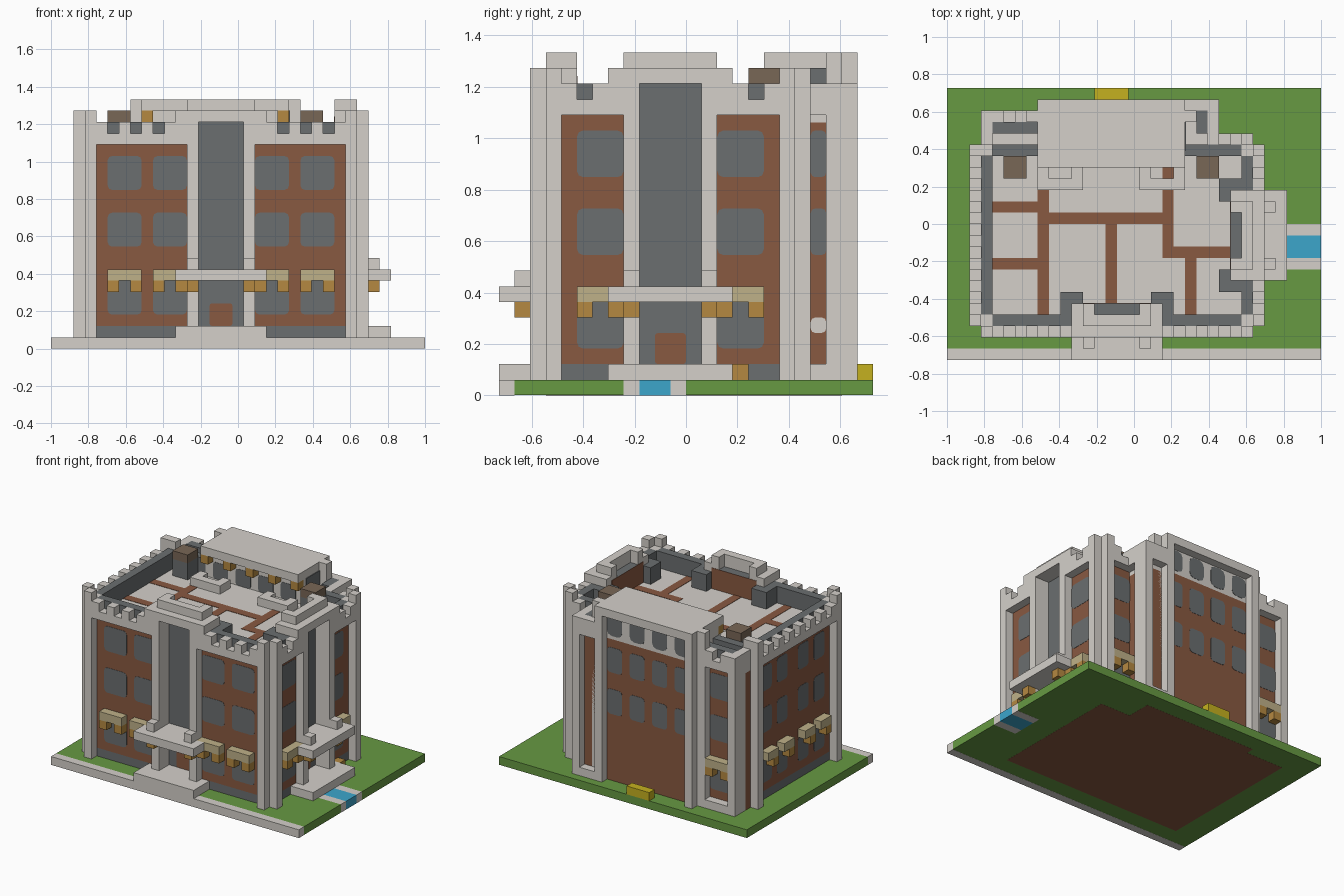
import bpy, bmesh

if "Cube" in bpy.data.objects:
    bpy.data.objects.remove(bpy.data.objects["Cube"])

U = 2 / 33      # grid module


def material(name, *rgb):
    m = bpy.data.materials.new(name)
    m.use_nodes = True
    m.diffuse_color = (*rgb, 1)
    m.node_tree.nodes["Principled BSDF"].inputs["Base Color"].default_value = (*rgb, 1)
    return m


STONE = material("pale stone", .66, .63, .59)
BRICK = material("brick", .25, .1, .053)
SLATE = material("slate glass", .145, .157, .16)
GRASS = material("grass green", .135, .32, .055)
WATER = material("water blue", .045, .38, .6)
TAN = material("canopy tan", .52, .44, .25)
AMBER = material("amber wood", .46, .25, .053)
BROWN = material("dull brown", .19, .135, .094)
YELLOW = material("yellow", .56, .44, .014)


def part(name, mat, boxes):
    """One object from boxes given as x0, x1, y0, y1, z0, z1 in modules."""
    bm = bmesh.new()
    for x0, x1, y0, y1, z0, z1 in boxes:
        v = [bm.verts.new((x * U - 1, (y - 12) * U, z * U))
             for z in (z0, z1) for x, y in ((x0, y0), (x1, y0), (x1, y1), (x0, y1))]
        bm.faces.new(v[3::-1])
        bm.faces.new(v[4:])
        for n in range(4):
            m = (n + 1) % 4
            bm.faces.new((v[n], v[m], v[m + 4], v[n + 4]))
    finish(name, mat, bm)


def finish(name, mat, bm):
    bmesh.ops.recalc_face_normals(bm, faces=bm.faces)
    me = bpy.data.meshes.new(name)
    bm.to_mesh(me)
    bm.free()
    me.materials.append(mat)
    bpy.context.collection.objects.link(bpy.data.objects.new(name, me))


# A side has its wall plane, its outward sign and the axis it faces
FRONT, BACK_R, BACK_L, TOWER = (3, -1, "y"), (19, 1, "y"), (21, 1, "y"), (22, 1, "y")
RIGHT, LEFT, TOWER_R, INNER = (27, 1, "x"), (3, -1, "x"), (23, 1, "x"), (18, -1, "y")


def on(side, a0, a1, d0, d1, z0, z1):
    """Box along a wall: a runs along it, d outwards from its plane."""
    p, s, axis = side
    e0, e1 = sorted((p + s * d0, p + s * d1))
    return (a0, a1, e0, e1, z0, z1) if axis == "y" else (e0, e1, a0, a1, z0, z1)


def panes(name, mat, side, spots, w, h, depth=0, r=.4):
    """Thin round-cornered plates on a wall."""
    p, s, axis = side
    bm = bmesh.new()
    for a, z in spots:
        loop = []
        for ca, cz, q in ((a + w - r, z + h - r, (1, 1)), (a + r, z + h - r, (-1, 1)),
                          (a + r, z + r, (-1, -1)), (a + w - r, z + r, (1, -1))):
            arc = [(1, 0), (.71, .71), (0, 1)]
            if q[0] * q[1] < 0:
                arc.reverse()
            loop += [(ca + q[0] * r * u, cz + q[1] * r * v) for u, v in arc]
        rings = []
        for d in (depth, depth + .03):
            e = p + s * d
            rings.append([bm.verts.new((t * U - 1, (e - 12) * U, k * U) if axis == "y"
                                       else (e * U - 1, (t - 12) * U, k * U)) for t, k in loop])
        lo, hi = rings
        bm.faces.new(hi)
        bm.faces.new(lo[::-1])
        for n in range(len(lo)):
            m = (n + 1) % len(lo)
            bm.faces.new((lo[n], lo[m], hi[m], hi[n]))
    finish(name, mat, bm)


def wall(name, side, spans, starts, w, gaps):
    """Brick panels, plinth, windows, awnings and battlements of one side."""
    part(name + "_brick", BRICK, [on(side, a, b, -1, 0, 2, 18) for a, b in spans])
    part(name + "_plinth", SLATE, [on(side, a, b, -1, 0, 1, 2) for a, b in spans])
    panes(name + "_windows", SLATE, side, [(a, z) for a in starts for z in (3, 9, 14)], w, 3)
    part(name + "_awnings", TAN, [on(side, a, a + w, 0, 1, 6, 7) for a in starts])
    part(name + "_awning_brackets", AMBER, [on(side, b, b + 1, 0, 1, 5, 6) for a in starts
                                            for b in ((a, a + w - 1) if w > 2 else (a,))])
    part(name + "_parapet", STONE, [on(side, a, b, 0, 1, 18, 19) for a, b in spans])
    part(name + "_merlons", STONE, [on(side, a, a + 1, 0, 1, 19, 20) for lo, hi in spans
                                    for a in range(lo, hi) if a not in gaps])
    part(name + "_wall_walk", SLATE, [on(side, a, b, -1, 0, 18, 20) for a, b in spans])


def entrance(name, side, c):
    """Tall glazed bay with columns, crown, balcony, step and door."""
    ends = (c - 3, c + 2)
    part(name + "_glazing", SLATE, [on(side, c - 2, c + 2, -2, -.9, 1, 20.5)])
    part(name + "_columns", STONE, [on(side, a, a + 1, -1, 1, 1, 20) for a in ends]
         + [on(side, a, a + 1, -2, -1, 17, 20) for a in ends])
    part(name + "_crown", STONE, [on(side, c - 2, c + 2, -1, 1, 20, 21),
                                  on(side, c - 4, c - 2, -2, 1, 20, 21),
                                  on(side, c + 2, c + 4, -2, 1, 20, 21),
                                  on(side, c - 2, c + 2, -1, 0, 21, 22)]
         + [on(side, a, a + 1, -2, 0, 21, 22) for a in ends]
         + [on(side, a, a + 1, -1, 1, 18, 20) for a in (c - 4, c + 3)])
    part(name + "_inner_brick", BRICK, [on(side, c - 3, c + 3, -2.04, -2, 18, 20.5)])
    part(name + "_roof_blocks", SLATE, [on(side, a, a + 2, -3, -1, 18, 20) for a in (c - 5, c + 3)])
    part(name + "_balcony", STONE, [on(side, c - 4, c + 4, 1, 3, 6, 7), on(side, c - 2, c + 2, -1, 1, 6, 7)]
         + [on(side, a, a + 1, 1, 2, 7, 8) for a in ends])
    part(name + "_balcony_brackets", AMBER, [on(side, a, a + 1, 1, 2, 5, 6) for a in ends])
    part(name + "_step", STONE, [on(side, c - 4, c + 4, .02, 3, 1, 2), on(side, c - 2, c + 2, -1, .1, 1, 2)])
    panes(name + "_door", BRICK, side, [(c - 1, 2)], 2, 2, -.9, .2)


# Ground
part("lawn", GRASS, [(0, 33, 1, 8, .01, 1), (0, 30, 8, 12, .01, 1), (0, 33, 12, 24, .01, 1)])
part("pavement", STONE, [(0, 33, 0, 1, 0, 1), (30, 33, 8, 9, 0, 1), (30, 33, 11, 12, 0, 1)])
part("stream", WATER, [(30, 33, 9, 11, 0, 1)])
part("foundation", BRICK, [(3, 27, 3, 19, 0, .5), (3, 8, 19, 21, 0, .5), (8, 23, 19, 22, 0, .5)])
part("bench", YELLOW, [(13, 16, 23, 24, 1, 2)])
part("side_crate", AMBER, [(27, 28, 15, 16, 1, 2)])

# Main core and roof
part("core", BRICK, [(4, 26, 4, 18, .5, 17.5), (3, 8, 18, 20, .5, 17.5)])
part("roof", STONE, [(4, 26, 4, 18, 17.5, 18), (3, 8, 18, 20, 17.5, 18)])
part("roof_seams", BRICK, [(x0, x1, y0, y1, 17.9, 18.04) for x0, x1, y0, y1 in (
    (9, 19, 12, 13), (8, 9, 4, 15), (14, 15, 5, 12), (19, 20, 9, 17), (20, 25, 9, 10),
    (21, 22, 4, 9), (4, 8, 13, 14), (4, 8, 8, 9))])

# Outer walls
wall("front", FRONT, [(4, 12), (18, 26)], (5, 9, 18, 22), 3, (5, 7, 9, 20, 22, 24))
wall("right", RIGHT, [(4, 8), (14, 18)], (5, 14), 3, (5, 16))
wall("left", LEFT, [(4, 18)], (5, 8, 12, 15), 2, range(5, 18, 2))
wall("back_right", BACK_R, [(23, 26)], (23,), 3, (24,))
wall("back_left", BACK_L, [(4, 8)], (4,), 3, (5,))
entrance("front", FRONT, 15)
entrance("right", RIGHT, 11)

# Corner piers with caps
piers = []
for x, y, sx, sy in ((3, 3, -1, -1), (27, 3, 1, -1), (27, 19, 1, 1)):
    for ox, oy in ((1, 0), (0, 1)):
        xs = sorted((x - sx, x + sx * ox))
        ys = sorted((y - sy, y + sy * oy))
        piers.append((*xs, *ys, 1, 20))
        xs = sorted((x - sx * (1 - ox), x + sx * ox))
        ys = sorted((y - sy * (1 - oy), y + sy * oy))
        piers.append((*xs, *ys, 20, 21))
part("corner_piers", STONE, piers + [(2, 4, 18, 19, 1, 21), (3, 4, 20, 22, 1, 20), (3, 4, 19, 20, 18, 20)])
part("back_left_step", STONE, [(3, 8, 21, 22, 1, 2)])
part("back_walk", SLATE, [(4, 8, 18, 19, 18, 20), (21, 23, 18, 19, 18, 20)])

# Rear tower
part("tower_body", BRICK, [(8, 21, 18, 22, 1, 18), (21, 23, 18, 22, 1, 17.5)])
part("tower_piers", STONE, [(x, x + 1, 22, 23, 1, 21) for x in (8, 20)]
     + [(x, x + 1, 21, 22, 1, 22) for x in (7, 21)])
part("tower_head", STONE, [(8, 21, 18, 22, 18, 21)])
part("tower_slab", STONE, [(8, 21, 17, 23, 21, 22)])
part("tower_side_glass", SLATE, [(21, 21.1, 18.5, 21, 18, 21)])
columns = range(9, 20, 3)
panes("tower_windows", SLATE, TOWER, [(a, z) for a in columns for z in (9, 14)], 2, 3)
panes("tower_arches", SLATE, TOWER, [(a, 18.4) for a in columns], 2, 2.5, 0, .6)
panes("tower_inner_windows", SLATE, INNER, [(a, 18) for a in columns], 2, 2, 0, .3)
part("tower_inner_brackets", AMBER, [(a, a + 1, 17, 18, 20, 21) for a in (8, 11, 14, 17, 20)])

# Low annex on the tower's left
part("annex_roof", STONE, [(21, 23, 19, 22, 17.5, 18)])
part("annex_walk", SLATE, [(22, 23, 20, 22, 18, 20)])
part("annex_piers", STONE, [(23, 24, 21, 23, 1, 20), (23, 24, 20, 21, 18, 20), (21, 23, 22, 23, 18, 20)])
part("annex_step", STONE, [(21, 24, 22, 23, 1, 2), (23, 24, 20, 21, 1, 2)])
panes("annex_windows", SLATE, TOWER_R, [(20, z) for z in (9, 14)], 1, 3, 0, .3)
panes("annex_plaque", STONE, TOWER_R, [(20, 4)], 1, 1, 0, .3)

# Roof terraces and lookout boxes
part("terraces", STONE, [b for x in (8, 17) for b in (
    (x, x + 4, 15, 16, 18, 19), (x, x + 1, 16, 17, 18, 19), (x + 3, x + 4, 16, 17, 18, 19))])
part("lookout_bases", SLATE, [(x, x + 2, 16, 18, 18, 20) for x in (5, 22)])
part("lookout_tops", BROWN, [(x, x + 2, 16, 18, 20, 21) for x in (5, 22)])
part("roof_edge_back", SLATE, [(23, 26, 18, 19, 18, 20)])
